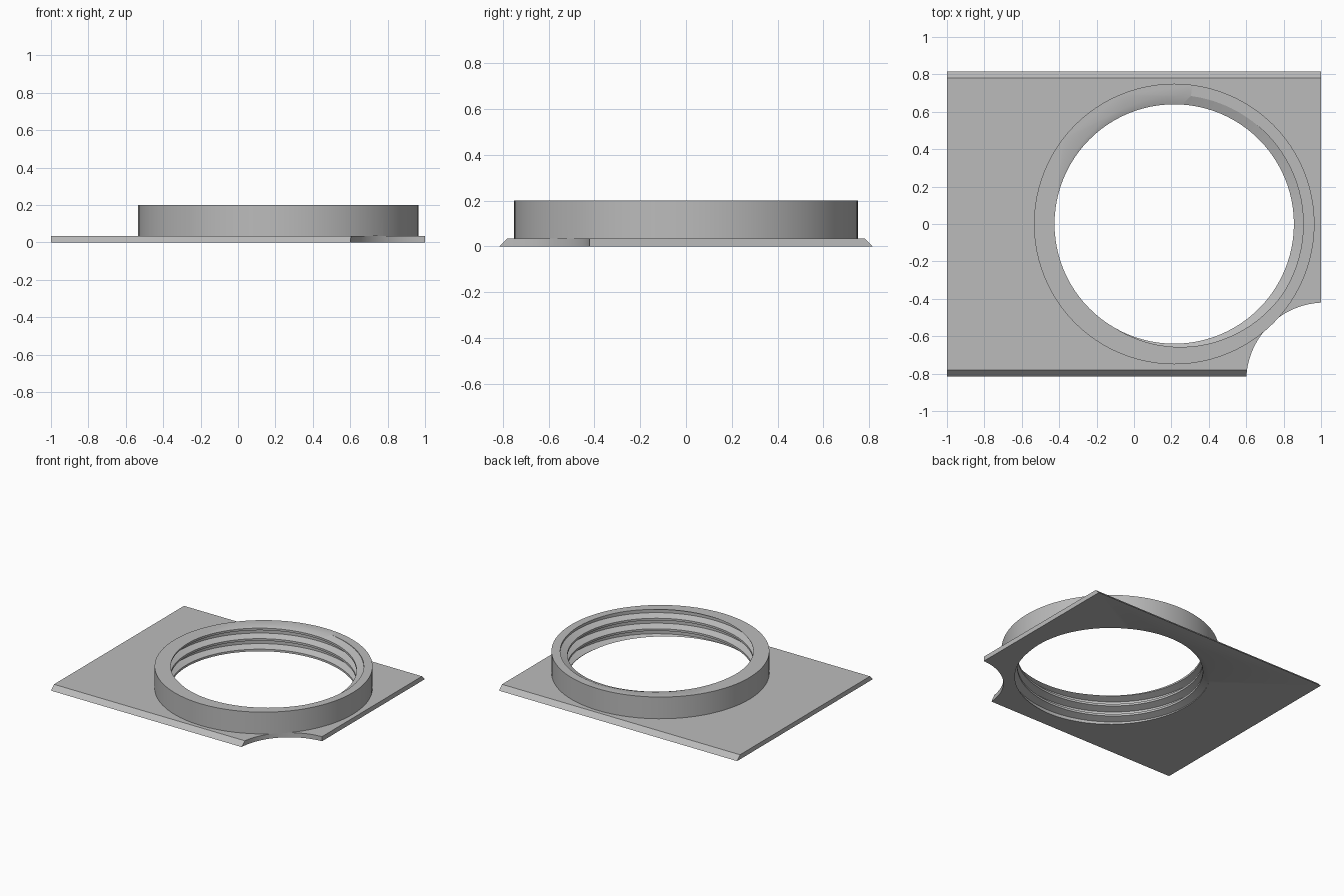
import bpy, bmesh, math

if "Cube" in bpy.data.objects:
    bpy.data.objects.remove(bpy.data.objects["Cube"])

CX = 0.215            # ring axis
T, H = 0.035, 0.20    # plate thickness, total height
PITCH = 0.08
N = 96

grey = bpy.data.materials.new("grey")
grey.diffuse_color = (0.5, 0.5, 0.5, 1)
grey.use_nodes = True
grey.node_tree.nodes["Principled BSDF"].inputs["Base Color"].default_value = grey.diffuse_color


def make(name, bm):
    bmesh.ops.recalc_face_normals(bm, faces=bm.faces)
    me = bpy.data.meshes.new(name)
    bm.to_mesh(me)
    bm.free()
    me.materials.append(grey)
    ob = bpy.data.objects.new(name, me)
    bpy.context.collection.objects.link(ob)
    return ob


def cylinder(name, x, y, r, z0, z1):
    bm = bmesh.new()
    base = [bm.verts.new((x + r * math.cos(2 * math.pi * i / N),
                          y + r * math.sin(2 * math.pi * i / N), z0)) for i in range(N)]
    f = bm.faces.new(base)
    top = bmesh.ops.extrude_face_region(bm, geom=[f])["geom"]
    for v in top:
        if isinstance(v, bmesh.types.BMVert):
            v.co.z = z1
    return make(name, bm)


def thread_core(name):
    """Solid screw shape that cuts the inner thread."""
    bm = bmesh.new()
    profile = [(-0.1, 0.64), (0.1, 0.64), (0.34, 0.69), (0.66, 0.69)]
    turns = 7
    cols = []
    for j in range(N):
        a = j / N
        col = []
        for i in range(4 * turns):
            off, r = profile[i % 4]
            z = H + PITCH * (a - 205 / 360 + off + i // 4 - 4)
            t = 2 * math.pi * a
            col.append(bm.verts.new((CX + r * math.cos(t), r * math.sin(t), z)))
        cols.append(col)
    m = 4 * turns
    for j in range(N):
        wrap = 4 if j == N - 1 else 0
        nxt = cols[(j + 1) % N]
        for i in range(m - 1 - wrap):
            bm.faces.new((cols[j][i], nxt[i + wrap], nxt[i + wrap + 1], cols[j][i + 1]))
    # close both ends with a fan
    low, high = bm.verts.new((CX, 0, -0.3)), bm.verts.new((CX, 0, 0.6))
    for e in [e for e in bm.edges if e.is_boundary]:
        mid = (e.verts[0].co.z + e.verts[1].co.z) / 2
        bm.faces.new((e.verts[0], e.verts[1], low if mid < H / 2 else high))
    return make(name, bm)


def boolean(ob, tool, op):
    mod = ob.modifiers.new(op, "BOOLEAN")
    mod.object, mod.operation, mod.solver = tool, op, "EXACT"
    bpy.context.view_layer.objects.active = ob
    bpy.ops.object.modifier_apply(modifier=mod.name)
    bpy.data.objects.remove(tool)


# base plate with bevelled front and back edges
bm = bmesh.new()
section = [(-0.815, 0), (0.815, 0), (0.78, T), (-0.78, T)]
f = bm.faces.new([bm.verts.new((-1, y, z)) for y, z in section])
for v in bmesh.ops.extrude_face_region(bm, geom=[f])["geom"]:
    if isinstance(v, bmesh.types.BMVert):
        v.co.x = 1
plate = make("threaded_plate", bm)

# round corner bite, raised ring, threaded hole
boolean(plate, cylinder("corner_cutter", 1.02, -0.84, 0.42, -0.1, 0.1), "DIFFERENCE")
boolean(plate, cylinder("ring", CX, 0, 0.75, T, H), "UNION")
boolean(plate, thread_core("thread_cutter"), "DIFFERENCE")

bpy.ops.object.select_all(action="DESELECT")
plate.select_set(True)
bpy.context.view_layer.objects.active = plate
bpy.ops.object.shade_smooth_by_angle(angle=math.radians(25))
